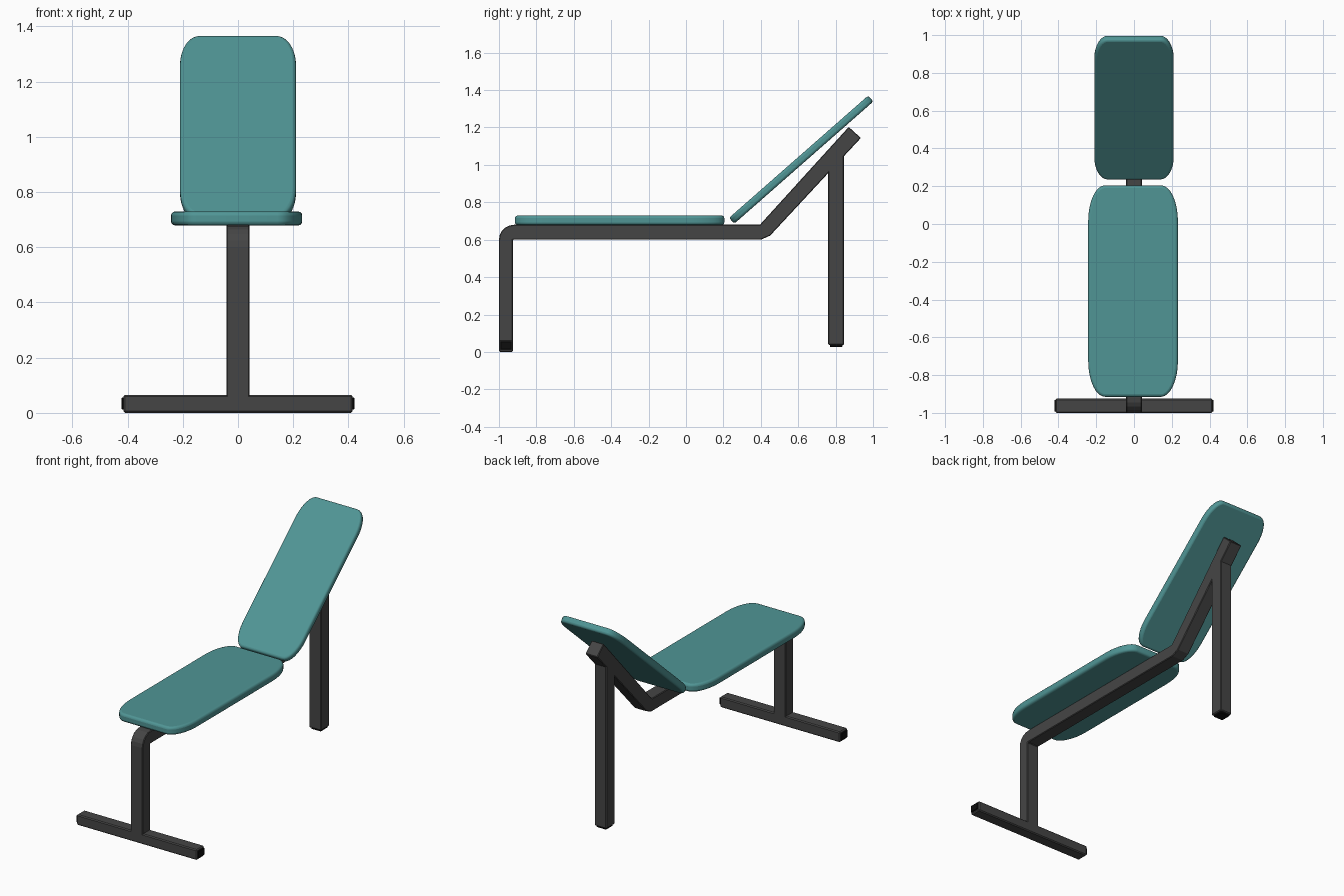
import bpy, bmesh, math
from mathutils import Matrix

if "Cube" in bpy.data.objects:
    bpy.data.objects.remove(bpy.data.objects["Cube"])


def material(name, rgb):
    m = bpy.data.materials.new(name)
    m.diffuse_color = (*rgb, 1)
    m.use_nodes = True
    m.node_tree.nodes["Principled BSDF"].inputs["Base Color"].default_value = m.diffuse_color
    return m


TEAL = material("teal_vinyl", (0.08, 0.30, 0.30))
STEEL = material("dark_steel", (0.06, 0.06, 0.06))
RUBBER = material("black_rubber", (0.004, 0.004, 0.004))


def prism(name, points, direction, mat, bevel, segments=1):
    """Extrude a closed outline along a direction and bevel its edges."""
    bm = bmesh.new()
    face = bm.faces.new([bm.verts.new(p) for p in points])
    ext = bmesh.ops.extrude_face_region(bm, geom=[face])
    moved = [v for v in ext["geom"] if isinstance(v, bmesh.types.BMVert)]
    bmesh.ops.translate(bm, verts=moved, vec=direction)
    bmesh.ops.recalc_face_normals(bm, faces=bm.faces)
    mesh = bpy.data.meshes.new(name)
    bm.to_mesh(mesh)
    bm.free()
    mesh.materials.append(mat)
    ob = bpy.data.objects.new(name, mesh)
    bpy.context.collection.objects.link(ob)
    mod = ob.modifiers.new("edge_bevel", 'BEVEL')
    mod.width, mod.segments = bevel, segments
    mod.limit_method, mod.angle_limit = 'ANGLE', math.radians(40)
    return ob


def box(name, lo, hi, mat, bevel=0.006):
    (x0, y0, z0), (x1, y1, z1) = lo, hi
    pts = [(x0, y0, z0), (x1, y0, z0), (x1, y1, z0), (x0, y1, z0)]
    return prism(name, pts, (0, 0, z1 - z0), mat, bevel)


def pad(name, width, length, thick, rx, ry, bevel):
    """Cushion with elliptical corners, centred on its own origin."""
    pts = []
    for k, (sx, sy) in enumerate([(1, 1), (-1, 1), (-1, -1), (1, -1)]):
        for i in range(9):
            a = math.pi / 2 * (k + i / 8)
            pts.append((sx * (width / 2 - rx) + rx * math.cos(a),
                        sy * (length / 2 - ry) + ry * math.sin(a), -thick / 2))
    ob = prism(name, pts, (0, 0, thick), TEAL, bevel, 3)
    bpy.ops.object.select_all(action='DESELECT')
    ob.select_set(True)
    bpy.context.view_layer.objects.active = ob
    bpy.ops.object.shade_smooth_by_angle(angle=math.radians(40))
    return ob


W = 0.042  # half width of the steel tube

# Bent main frame: front post, rounded bend, level rail, inclined rail
bend = [(-0.92 + 0.08 * math.cos(a), 0.60 + 0.08 * math.sin(a))
        for a in (math.pi * (1 - i / 10) for i in range(6))]
profile = [(-1.0, 0.05)] + bend + [
    (0.395, 0.68), (0.87, 1.203), (0.935, 1.144), (0.45, 0.622),
    (0.40, 0.60), (-0.925, 0.60), (-0.925, 0.05)]
prism("main_frame", [(-W, y, z) for y, z in profile], (2 * W, 0, 0), STEEL, 0.004)

# Rear leg, its sloped top meeting the inclined rail
leg = [(0.76, 0.037), (0.845, 0.037), (0.845, 1.12), (0.76, 1.03)]
prism("rear_leg", [(-W, y, z) for y, z in leg], (2 * W, 0, 0), STEEL, 0.005)
box("rear_foot_cap", (-0.034, 0.769, 0.026), (0.034, 0.836, 0.05), RUBBER, 0.003)

# Front cross foot with end caps
box("front_foot", (-0.415, -1.0, 0), (0.415, -0.925, 0.065), STEEL)
for side, s in (("left", -1), ("right", 1)):
    x0, x1 = sorted((s * 0.40, s * 0.422))
    box(f"{side}_foot_cap", (x0, -0.993, 0.012), (x1, -0.932, 0.056), RUBBER, 0.003)

# Cushions
seat = pad("seat", 0.475, 1.12, 0.05, 0.09, 0.19, 0.014)
seat.location = (-0.005, -0.355, 0.704)

back = pad("backrest", 0.42, 0.99, 0.042, 0.07, 0.15, 0.013)
back.location = (0, 0.616, 1.028)
back.rotation_euler.x = math.radians(41.3)
